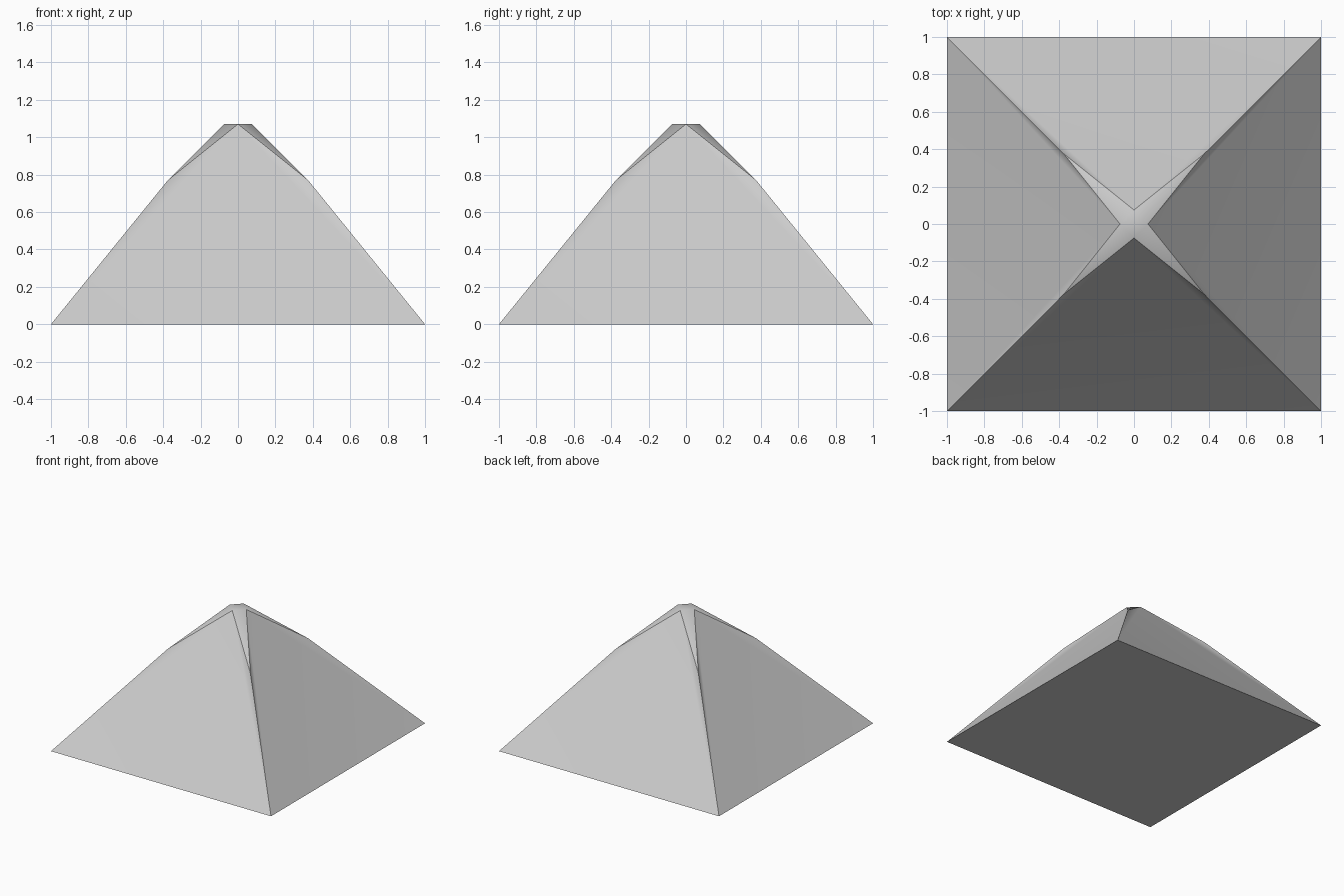
import bpy
import bmesh
from math import radians
from mathutils import Matrix, Vector

cube = bpy.data.objects.get("Cube")
if cube:
    bpy.data.objects.remove(cube, do_unlink=True)

# Single plain grey
grey = bpy.data.materials.new("light grey")
grey.use_nodes = True
colour = (0.6, 0.6, 0.6, 1)
grey.diffuse_color = colour
grey.node_tree.nodes["Principled BSDF"].inputs["Base Color"].default_value = colour


def ring(bm, point):
    """Four copies of a point, turned in quarter steps about z."""
    return [bm.verts.new(Matrix.Rotation(radians(90 * i), 3, "Z") @ Vector(point))
            for i in range(4)]


bm = bmesh.new()
base = ring(bm, (-1, -1, 0))
shoulder = ring(bm, (-0.375, -0.375, 0.77))
tip = ring(bm, (0, -0.075, 1.07))

for i in range(4):
    j = (i + 1) % 4
    # Main slope with a narrow fold rising to the ridge on each side
    bm.faces.new((base[i], base[j], tip[i]))
    bm.faces.new((base[i], tip[i], shoulder[i]))
    bm.faces.new((base[j], shoulder[j], tip[i]))
    # Bevelled corner facet above the ridge
    bm.faces.new((shoulder[j], tip[j], tip[i]))

# Flat cap and underside
bm.faces.new(tip)
bm.faces.new(base[::-1])
bmesh.ops.recalc_face_normals(bm, faces=bm.faces)

mesh = bpy.data.meshes.new("pyramid_roof")
bm.to_mesh(mesh)
bm.free()
mesh.materials.append(grey)
roof = bpy.data.objects.new("pyramid_roof", mesh)
bpy.context.collection.objects.link(roof)

# Soft folds, crisp ridges
bpy.ops.object.select_all(action="DESELECT")
roof.select_set(True)
bpy.context.view_layer.objects.active = roof
bpy.ops.object.shade_smooth_by_angle(angle=radians(35))
